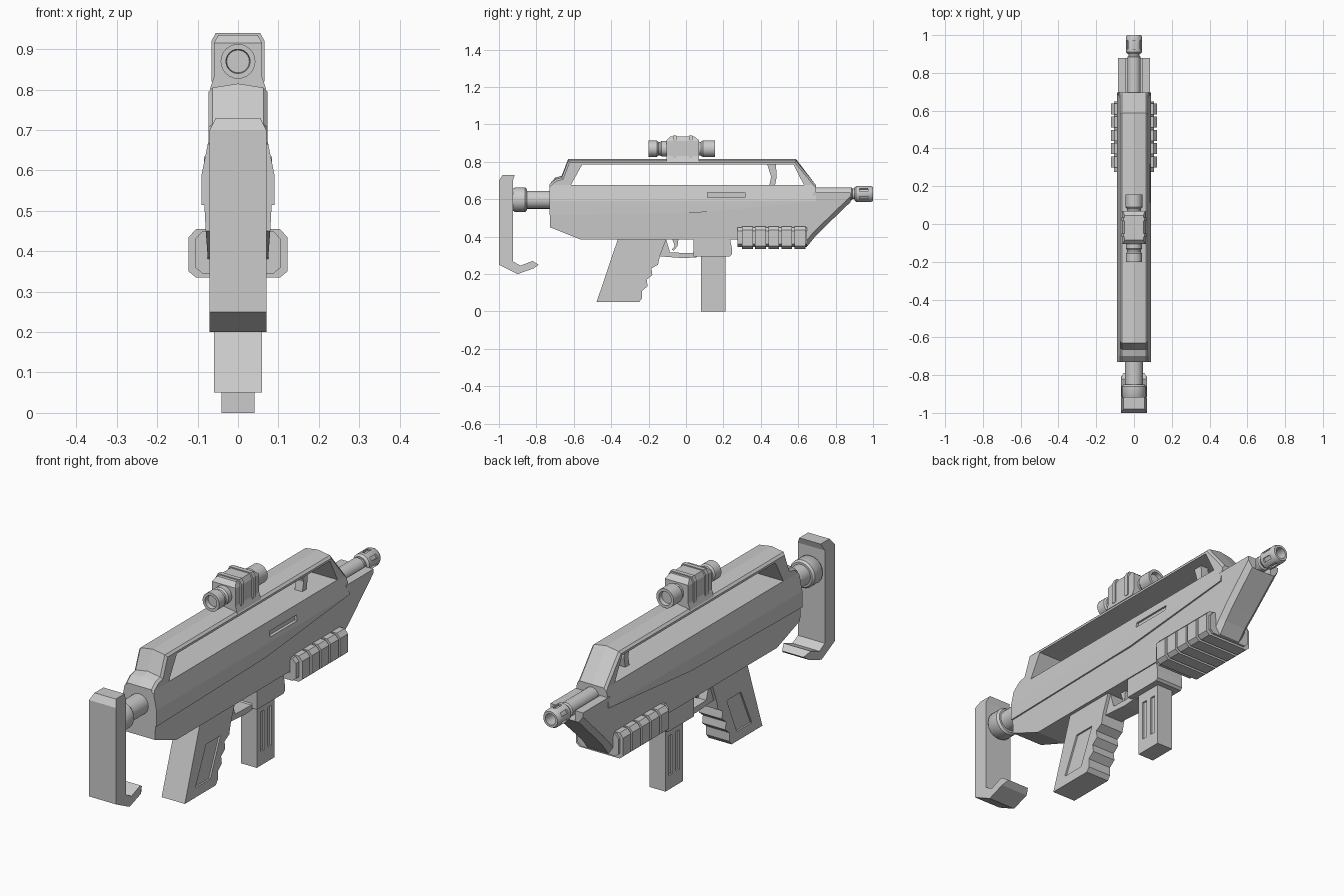
import bpy, bmesh, math
from mathutils import Vector, Matrix

if "Cube" in bpy.data.objects:
    bpy.data.objects.remove(bpy.data.objects["Cube"])


def finish(name, bm, smooth=False):
    bmesh.ops.recalc_face_normals(bm, faces=bm.faces[:])
    me = bpy.data.meshes.new(name)
    bm.to_mesh(me)
    bm.free()
    ob = bpy.data.objects.new(name, me)
    bpy.context.collection.objects.link(ob)
    if smooth:
        me.shade_smooth()
        me.set_sharp_from_angle(angle=math.radians(35))
    return ob


def slice_at(bm, co, no):
    bmesh.ops.bisect_plane(bm, geom=bm.verts[:] + bm.edges[:] + bm.faces[:],
                           plane_co=co, plane_no=no, dist=1e-5)


def prism(name, pts, width, levels=(), bevel=None, bevel_size=0.01, ridge=None, x=0):
    """Side profile (y, z) spread across x; width is a number or f(y, z)."""
    bm = bmesh.new()
    f = bm.faces.new([bm.verts.new((-1, y, z)) for y, z in pts])
    new = bmesh.ops.extrude_face_region(bm, geom=[f])["geom"]
    for v in new:
        if isinstance(v, bmesh.types.BMVert):
            v.co.x = 1
    for z in levels:
        slice_at(bm, (0, 0, z), (0, 0, 1))
    for v in bm.verts:
        v.co.x = x + v.co.x * (width(v.co.y, v.co.z) if callable(width) else width)
    if bevel:
        edges = [e for e in bm.edges if e.verts[0].co.x * e.verts[1].co.x > 0
                 and bevel(e.verts[0].co, e.verts[1].co)]
        bmesh.ops.bevel(bm, geom=edges, offset=bevel_size, segments=1, affect='EDGES')
    if ridge:
        slice_at(bm, (0, 0, 0), (1, 0, 0))
        for v in bm.verts:
            if abs(v.co.x) < 1e-4 and v.co.z > ridge:
                v.co.z += 0.01
    return finish(name, bm)


def box(name, x0, x1, y0, y1, z0, z1):
    return prism(name, [(y0, z0), (y1, z0), (y1, z1), (y0, z1)],
                 (x1 - x0) / 2, x=(x0 + x1) / 2)


def lathe(name, pts, z, n=24):
    """Revolve (radius, y) points round a lengthwise axis at height z."""
    bm = bmesh.new()
    vs = [bm.verts.new((r, y, 0)) for r, y in pts]
    es = [bm.edges.new(p) for p in zip(vs, vs[1:])]
    bmesh.ops.spin(bm, geom=vs + es, cent=(0, 0, 0), axis=(0, 1, 0),
                   angle=math.tau, steps=n)
    bmesh.ops.remove_doubles(bm, verts=bm.verts[:], dist=1e-4)
    bmesh.ops.translate(bm, verts=bm.verts[:], vec=(0, 0, z))
    return finish(name, bm, True)


def cut(ob, *cutters):
    for c in cutters:
        m = ob.modifiers.new("cut", 'BOOLEAN')
        m.operation, m.object, m.solver = 'DIFFERENCE', c, 'EXACT'
        bpy.context.view_layer.objects.active = ob
        bpy.ops.object.modifier_apply(modifier=m.name)
        bpy.data.objects.remove(c)


# Shoulder stock and its tube
prism("shoulder_stock",
      [(-.98, .73), (-.915, .73), (-.925, .70), (-.925, .267), (-.885, .245), (-.82, .27),
       (-.788, .25), (-.815, .23), (-.90, .20), (-1, .25), (-1, .70)],
      lambda y, z: .055 if z > .71 or y > -.80 else .07)
lathe("stock_tube", [(0, -.93), (.055, -.93), (.065, -.915), (.065, -.86), (.057, -.85),
                     (.048, -.85), (.048, -.72), (0, -.72)], .597)


# Upper shell with carry handle
def shell_width(y, z):
    t = min(1, max(0, (z - .59) / .085))
    return .09 - .017 * t


shell = prism("upper_shell",
              [(-.73, .515), (-.73, .68), (-.70, .705), (-.665, .715), (-.63, .805),
               (.588, .805), (.695, .675), (.695, .588), (.08, .53)],
              shell_width, levels=(.59, .675),
              bevel=lambda a, b: min(a.z, b.z) > .67 and max(a.z, b.z) > .678,
              ridge=.69)
cut(shell,
    prism("handle_opening", [(-.615, .677), (-.555, .785), (.575, .785), (.63, .677)], .2),
    box("side_slot", .072, .15, .115, .315, .61, .635))
prism("sight_post", [(.43, .80), (.48, .80), (.485, .72), (.475, .67), (.445, .67), (.455, .72)],
      .02)

# Lower body with sloped nose and barrel channel
lower = prism("lower_body",
              [(-.728, .53), (-.728, .45), (-.565, .385), (.27, .385), (.30, .36), (.65, .35),
               (.69, .40), (.74, .45), (.88, .585), (.88, .635), (.68, .635), (.68, .60),
               (.08, .545)],
              lambda y, z: .075 + .009 * min(1, max(0, (z - .385) / .12)),
              bevel=lambda a, b: min(a.y, b.y) > .64 and max(a.z, b.z) < .59, bevel_size=.022)
cut(lower, box("barrel_channel", -.042, .042, .697, 1, .585, .8))

# Barrel and slotted muzzle
lathe("barrel", [(0, .66), (.035, .66), (.035, .885), (.028, .89), (.028, .93), (0, .93)], .628)
muzzle = lathe("muzzle", [(0, .90), (.034, .90), (.043, .91), (.043, .988), (.037, 1),
                          (.026, 1), (.026, .93), (0, .93)], .628)
slots = []
for i in range(6):
    s = box("muzzle_slot", -.009, .009, .927, .972, .034, .06)
    s.data.transform(Matrix.Translation((0, 0, .628)) @ Matrix.Rotation(i * math.tau / 6, 4, 'Y'))
    slots.append(s)
cut(muzzle, *slots)


# Ribbed fore grip wrapped round the underside
def rail_width(w):
    return lambda y, z: w - (.018 if z > .44 or z < .345 else 0)


def rail(name, y0, y1, w, z0, z1):
    prism(name, [(y0, z0), (y1, z0), (y1, z1), (y0, z1)], rail_width(w), levels=(z0 + .015, z1 - .02))


rail("fore_grip", .275, .648, .106, .345, .45)
for i in range(5):
    y = .30 + i * .07
    rail("fore_grip_rib", y, y + .058, .122, .335, .455)

# Pistol grip with finger waves and side panels
grip = prism("pistol_grip",
             [(-.36, .40), (-.10, .40), (-.14, .295), (-.15, .25), (-.185, .23), (-.18, .195),
              (-.21, .17), (-.205, .135), (-.235, .11), (-.235, .07), (-.25, .05), (-.478, .05)],
             .06)
panel = [(-.32, .268), (-.215, .268), (-.29, .095), (-.40, .095)]
cut(grip, *[prism("grip_recess", panel, .01, x=s * .062) for s in (-1, 1)])

# Trigger, guard and magazine well
prism("trigger_guard", [(-.15, .295), (-.01, .285), (.06, .29), (.06, .335), (.035, .312),
                        (-.085, .315), (-.108, .39), (-.16, .39)], .045)
prism("trigger", [(-.075, .39), (-.04, .39), (-.045, .35), (-.065, .325), (-.075, .33),
                  (-.06, .35)], .015)
prism("magazine_well", [(.04, .39), (.04, .295), (.235, .295), (.245, .305), (.245, .34),
                        (.235, .39)], .07)

# Magazine with side grooves
magazine = box("magazine", -.041, .041, .08, .21, 0, .31)
cut(magazine, *[box("groove", s * .042 - .009, s * .042 + .009, y, y + .025, .065, .25)
                for s in (-1, 1) for y in (.108, .162)])

# Scope housing, bands and base
side = [(-.105, .80), (-.105, .915), (-.085, .935), (.045, .935), (.07, .915), (.07, .80)]


def scope_width(w):
    return lambda y, z: w - .011 if z > .93 else (w + .01 if z < .81 else w)


prism("scope_housing", side, scope_width(.06), levels=(.83, .912))
for y in (-.07, .015):
    prism("scope_band", [(y, .82), (y + .02, .82), (y + .02, .94), (y, .94)],
          scope_width(.066), levels=(.92,))

# Scope eyepiece and objective
lathe("scope_eyepiece", [(0, -.18), (.028, -.18), (.030, -.20), (.043, -.20), (.043, -.155),
                         (.036, -.148), (.036, -.138), (.042, -.13), (.042, -.09), (0, -.09)], .87)
lathe("scope_objective", [(0, .135), (.030, .135), (.032, .155), (.045, .155), (.045, .09),
                          (.037, .08), (.037, .05), (0, .05)], .87)
